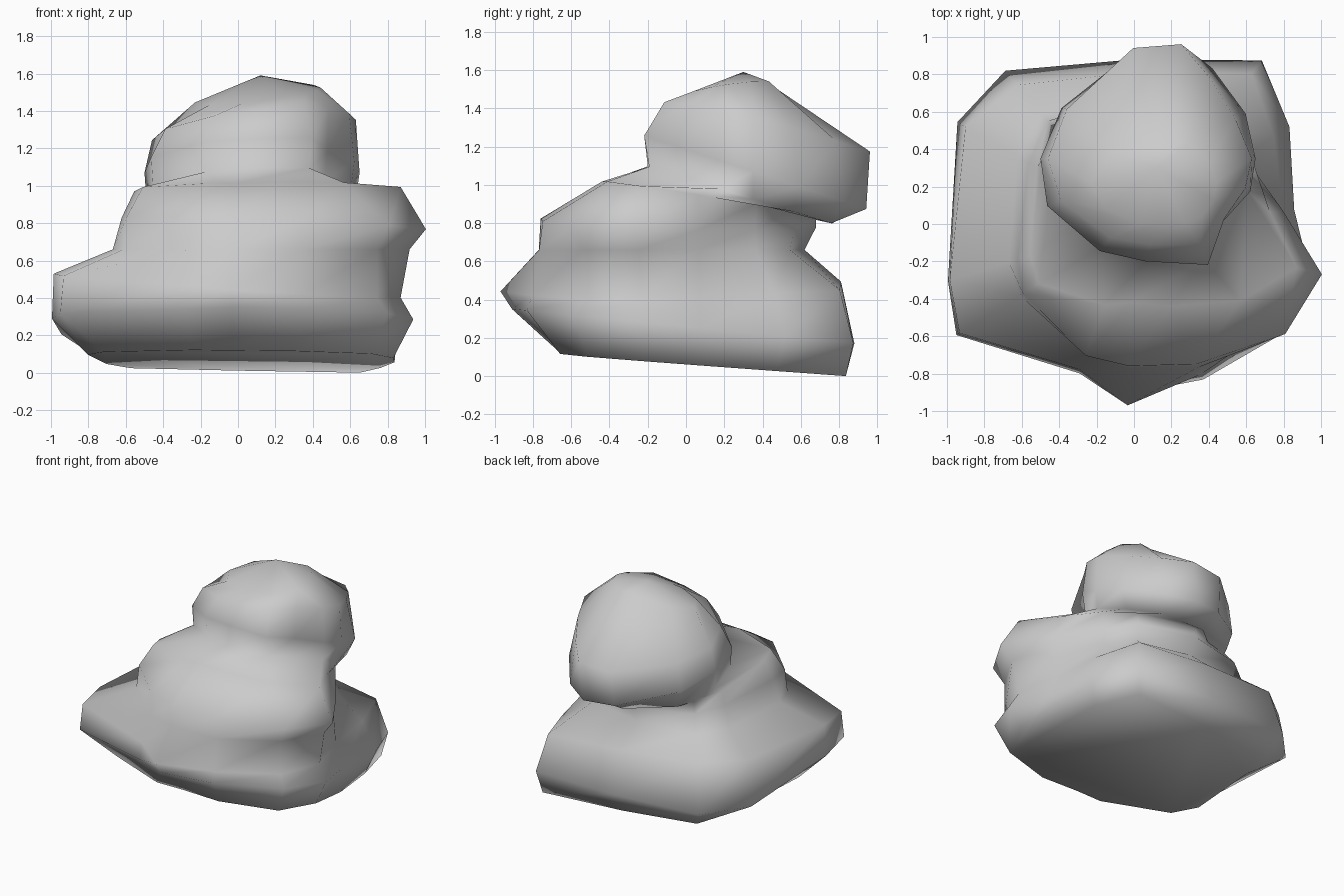
import bpy
import bmesh
from math import cos, sin, radians

default_cube = bpy.data.objects.get("Cube")
if default_cube:
    bpy.data.objects.remove(default_cube, do_unlink=True)


def make_material(name, colour):
    material = bpy.data.materials.new(name)
    material.use_nodes = True
    material.diffuse_color = colour
    shader = next(n for n in material.node_tree.nodes if n.type == "BSDF_PRINCIPLED")
    shader.inputs["Base Color"].default_value = colour
    return material


# Directions of the corners, in degrees counter-clockwise from +x
body_angles = (5, 32, 52, 90, 130, 150, 197, 212, 250, 268, 294, 324, 345)
head_angles = (0, 25, 55, 76, 100, 150, 180, 205, 242, 268, 299, 320, 342)

# Each ring: centre x, centre y, height, slope along x, slope along y,
# then its radii in hundredths, one for each direction.

# Wide squarish base with a pointed front and a tilted underside
base_rings = [
    ((0, 0, .07, -.01, -.075), (84, 90, 106, 78, 89, 81, 84, 85, 70, 65, 72, 88, 86)),
    ((0, 0, .26, 0, -.1), (86, 98, 111, 88, 107, 109, 104, 112, 85, 91, 91, 99, 97)),
    ((0, 0, .47, -.07, .03), (80, 88, 102, 81, 97, 104, 103, 110, 83, 97, 88, 92, 90)),
]

# Narrower torso with a bulging shoulder
torso_rings = [
    ((0, 0, .66, 0, 0), (78, 69, 69, 62, 77, 72, 70, 72, 75, 77, 84, 92, 95)),
    ((0, 0, .8, -.04, -.03), (80, 68, 72, 68, 72, 65, 65, 70, 75, 76, 82, 100, 104)),
    ((0, 0, .95, .01, -.15), (73, 69, 70, 68, 66, 60, 58, 60, 46, 42, 48, 70, 90)),
]

# Head that overhangs the back, starting from the neck
head_rings = [
    ((.08, .35, 1.035, 0, -.31), (55, 51, 50, 42, 42, 50, 57, 59, 54, 55, 62, 50, 55)),
    ((.08, .35, 1.185, 0, -.33), (57, 57, 59, 61, 57, 54, 58, 60, 56, 55, 65, 52, 57)),
    ((.1, .35, 1.37, .1, -.23), (53, 49, 53, 63, 60, 53, 56, 54, 48, 46, 53, 50, 52)),
    ((.15, .22, 1.44, .12, .15), (29, 28, 26, 22, 22, 32, 38, 33, 25, 22, 25, 28, 29)),
]


def add_ring(bm, placement, radii, angles):
    """Place one tilted ring of vertices."""
    cx, cy, height, slope_x, slope_y = placement
    ring = []
    for degrees, radius in zip(angles, radii):
        x = cx + radius / 100 * cos(radians(degrees))
        y = cy + radius / 100 * sin(radians(degrees))
        ring.append(bm.verts.new((x, y, height + slope_x * x + slope_y * y)))
    return ring


def bridge(bm, lower, upper):
    """Join two rings with a band of quads."""
    count = len(lower)
    for i in range(count):
        j = (i + 1) % count
        bm.faces.new((lower[i], lower[j], upper[j], upper[i]))


# Loft all rings into one continuous skin
bm = bmesh.new()
rings = [add_ring(bm, *ring, body_angles) for ring in base_rings + torso_rings]
rings += [add_ring(bm, *ring, head_angles) for ring in head_rings]
for lower, upper in zip(rings, rings[1:]):
    bridge(bm, lower, upper)

# Close the underside and the crown
bm.faces.new(reversed(rings[0]))
crown = bm.verts.new((.12, .3, 1.59))
top = rings[-1]
for i, vert in enumerate(top):
    bm.faces.new((vert, top[(i + 1) % len(top)], crown))
bmesh.ops.recalc_face_normals(bm, faces=bm.faces)

mesh = bpy.data.meshes.new("lumpy_body")
bm.to_mesh(mesh)
bm.free()
body = bpy.data.objects.new("lumpy_body", mesh)
bpy.context.collection.objects.link(body)
mesh.materials.append(make_material("plain grey", (.6, .6, .6, 1)))

# Smooth shading over the whole skin
bpy.context.view_layer.objects.active = body
body.select_set(True)
bpy.ops.object.shade_smooth()
